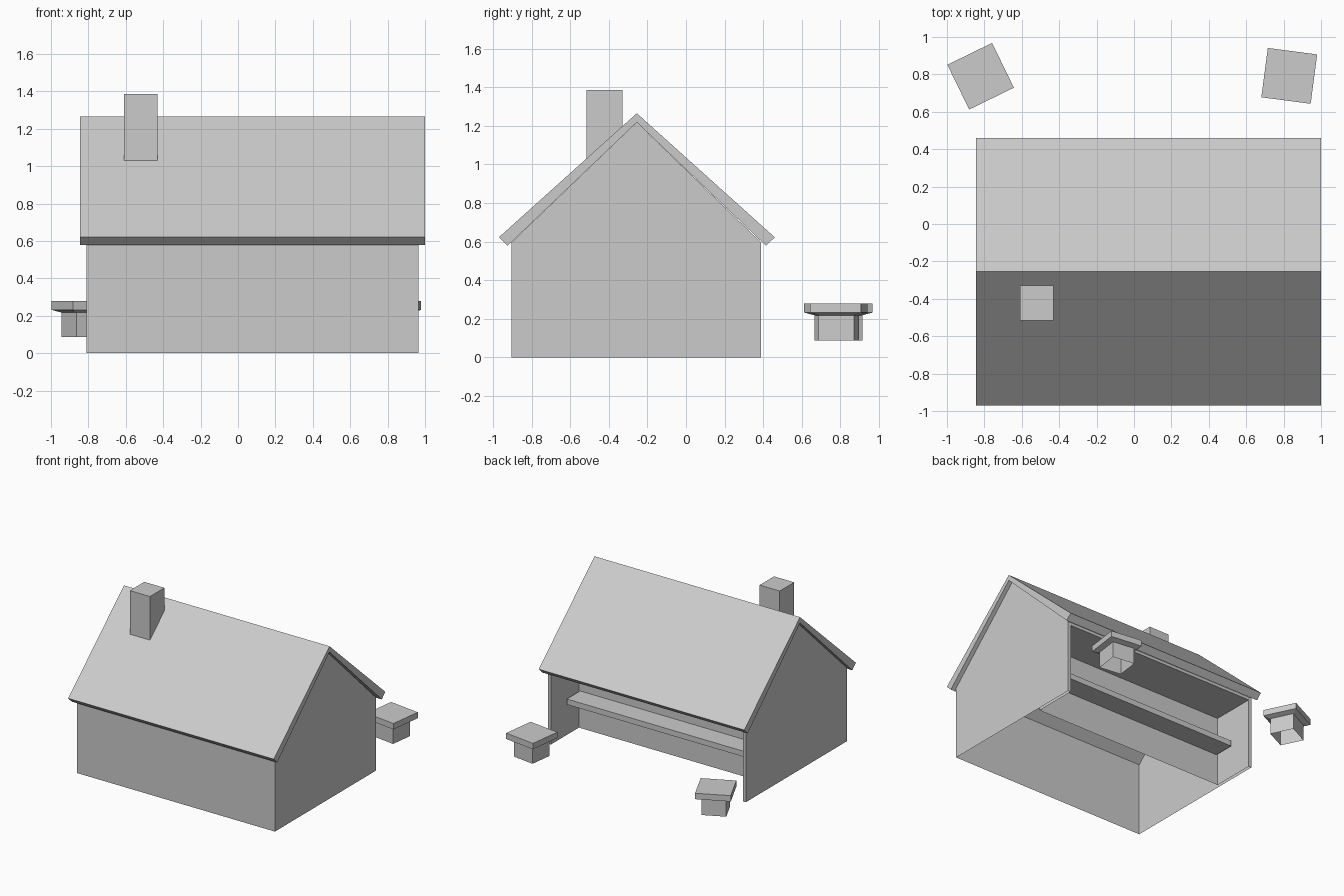
import bpy, bmesh
from math import radians
from mathutils import Matrix, Vector

cube = bpy.data.objects.get("Cube")
if cube:
    bpy.data.objects.remove(cube, do_unlink=True)

GREY = (0.6, 0.6, 0.6, 1)
grey = bpy.data.materials.new("plain grey")
grey.use_nodes = True
grey.diffuse_color = GREY
grey.node_tree.nodes["Principled BSDF"].inputs["Base Color"].default_value = GREY


def finish(name, bm):
    mesh = bpy.data.meshes.new(name)
    bm.to_mesh(mesh)
    bm.free()
    mesh.materials.append(grey)
    obj = bpy.data.objects.new(name, mesh)
    bpy.context.collection.objects.link(obj)
    return obj


def prism(profile, x0, x1):
    """Extrude a (y, z) outline along x."""
    bm = bmesh.new()
    face = bm.faces.new([bm.verts.new((x0, y, z)) for y, z in profile])
    new = bmesh.ops.extrude_face_region(bm, geom=[face], use_keep_orig=True)["geom"]
    moved = [v for v in new if isinstance(v, bmesh.types.BMVert)]
    bmesh.ops.translate(bm, verts=moved, vec=(x1 - x0, 0, 0))
    bmesh.ops.recalc_face_normals(bm, faces=bm.faces)
    bm.normal_update()
    return bm


FRONT, BACK, RIDGE = -0.905, 0.39, -0.255
EAVE, PEAK = 0.595, 1.218
RECESS_Y = 0.03
RIM = 0.035

# House walls: open underneath, with a serving recess in the back
bm = prism([(FRONT, 0), (BACK, 0), (BACK, EAVE), (RIDGE, PEAK), (FRONT, EAVE)], -0.81, 0.965)
slopes = [f for f in bm.faces if f.normal.z > 0.3]
bmesh.ops.delete(bm, geom=slopes, context='FACES')
back = next(f for f in bm.faces if f.normal.y > 0.9)
bmesh.ops.inset_individual(bm, faces=[back], thickness=RIM)
for v in back.verts:
    if v.co.z < 0.1:
        v.co.z = 0
inner = bmesh.ops.extrude_discrete_faces(bm, faces=[back])["faces"][0]
for v in inner.verts:
    v.co.y = RECESS_Y
ground = [f for f in bm.faces if all(v.co.z < 0.001 for v in f.verts)]
bmesh.ops.delete(bm, geom=ground, context='FACES')
finish("house_walls", bm)

# Roof with overhanging eaves
half_roof = [(0.715, 0.622), (0.67, 0.578)]
outline = [(RIDGE, 1.265)] + [(RIDGE + y, z) for y, z in half_roof] + [(RIDGE, PEAK)]
outline += [(RIDGE - y, z) for y, z in reversed(half_roof)]
finish("roof", prism(outline, -0.845, 1.0))

# Chimney with its foot cut to the roof slope
finish("chimney", prism([(-0.515, 1.02), (-0.33, 1.17), (-0.33, 1.385), (-0.515, 1.385)],
                        -0.61, -0.43))

# Counter shelf in the recess
finish("counter", prism([(RECESS_Y, 0.255), (0.2, 0.255), (0.2, 0.3), (RECESS_Y, 0.3)],
                        -0.81 + RIM, 0.965 - RIM))


# Stools: hollow square foot flaring into a square seat
def stool(name, x, y, angle):
    bm = bmesh.new()
    rings = []
    for half, z in [(0.093, 0.088), (0.093, 0.218), (0.133, 0.232), (0.133, 0.28)]:
        corners = [(-half, -half), (half, -half), (half, half), (-half, half)]
        rings.append([bm.verts.new((a, b, z)) for a, b in corners])
    for low, high in zip(rings, rings[1:]):
        for i in range(4):
            j = (i + 1) % 4
            bm.faces.new((low[i], low[j], high[j], high[i]))
    bm.faces.new(rings[-1])
    obj = finish(name, bm)
    obj.matrix_world = Matrix.Translation(Vector((x, y, 0))) @ Matrix.Rotation(radians(angle), 4, 'Z')


stool("right_stool", -0.82, 0.79, 26)
stool("left_stool", 0.83, 0.792, -7.5)
